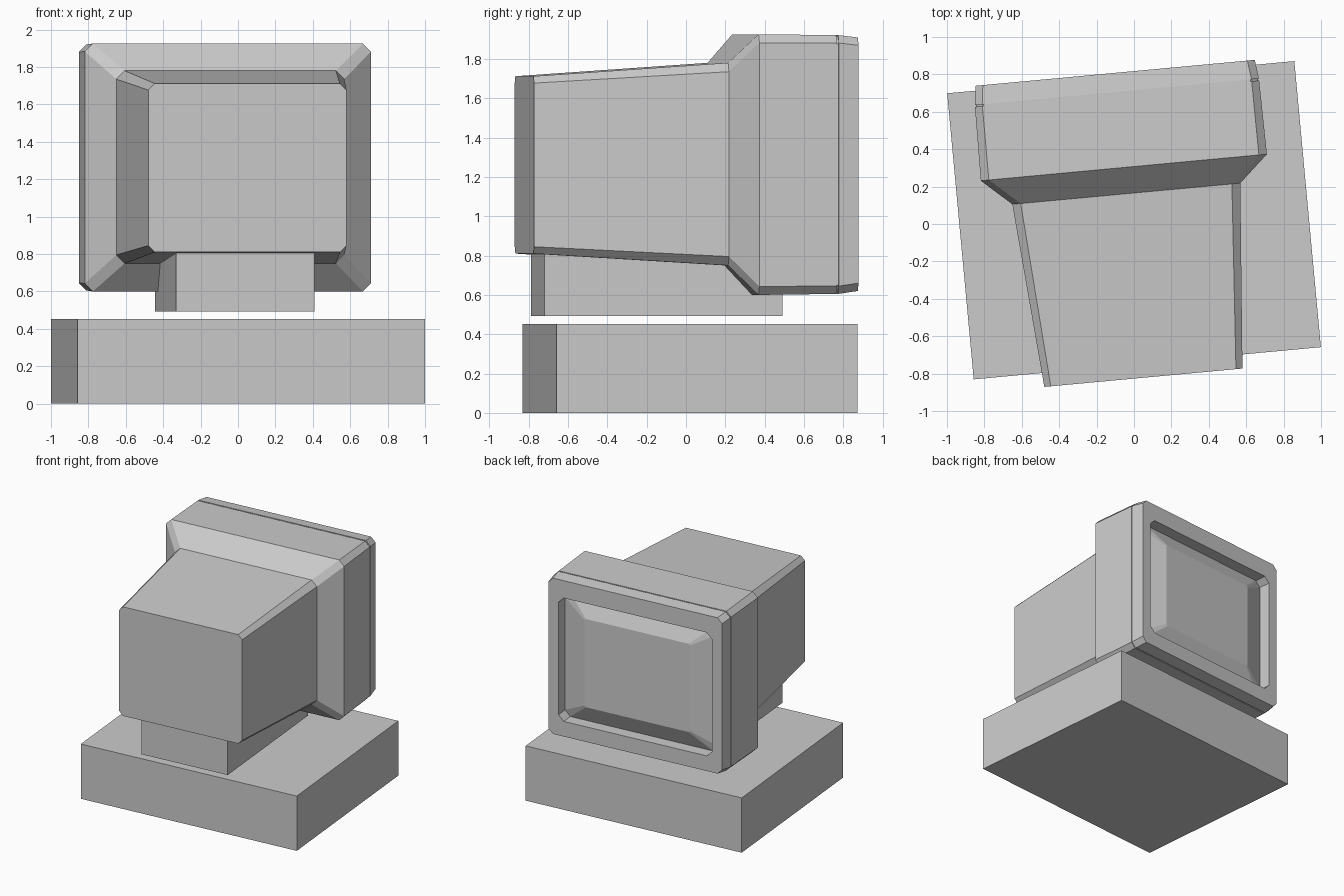
import bpy, bmesh, math

if "Cube" in bpy.data.objects:
    bpy.data.objects.remove(bpy.data.objects["Cube"])

TURN = math.radians(5.3)   # whole set is turned slightly about z
CX = -0.026                # monitor centre line


def finish(name, bm):
    me = bpy.data.meshes.new(name)
    bm.to_mesh(me)
    bm.free()
    ob = bpy.data.objects.new(name, me)
    ob.rotation_euler.z = TURN
    bpy.context.collection.objects.link(ob)
    return ob


def box(name, x0, x1, y0, y1, z0, z1):
    bm = bmesh.new()
    bmesh.ops.create_cube(bm, size=1)
    bmesh.ops.scale(bm, vec=(x1 - x0, y1 - y0, z1 - z0), verts=bm.verts)
    bmesh.ops.translate(bm, vec=((x0 + x1) / 2, (y0 + y1) / 2, (z0 + z1) / 2), verts=bm.verts)
    return finish(name, bm)


def loft(name, rings, cap_start=True, cap_end=True):
    """Join chamfered rectangles given as (y, half width, z low, z high, chamfer)."""
    bm = bmesh.new()
    loops = []
    for y, w, z0, z1, c in rings:
        pts = [(-w + c, z0), (w - c, z0), (w, z0 + c), (w, z1 - c),
               (w - c, z1), (-w + c, z1), (-w, z1 - c), (-w, z0 + c)]
        loops.append([bm.verts.new((CX + x, y, z)) for x, z in pts])
    for a, b in zip(loops, loops[1:]):
        for i in range(8):
            j = (i + 1) % 8
            bm.faces.new((a[i], b[i], b[j], a[j]))
    if cap_start:
        bm.faces.new(loops[0])
    if cap_end:
        bm.faces.new(loops[-1][::-1])
    return finish(name, bm)


# computer case and the swivel block under the monitor
box("base_case", -0.93, 0.934, -0.748, 0.788, 0, 0.453)
box("stand_block", -0.402, 0.342, -0.755, 0.46, 0.493, 0.82)

# tapered tube cover flaring out to the front shell
loft("monitor_housing", [
    (-0.823, 0.532, 0.81, 1.712, 0.035),
    (0.165, 0.612, 0.75, 1.78, 0.045),
    (0.306, 0.768, 0.60, 1.925, 0.043),
    (0.702, 0.763, 0.605, 1.921, 0.04),
])

# bezel with a thin seam behind it and a recess for the screen
loft("monitor_bezel", [
    (0.702, 0.757, 0.611, 1.915, 0.04),
    (0.712, 0.757, 0.611, 1.915, 0.04),
    (0.712, 0.763, 0.605, 1.921, 0.04),
    (0.814, 0.750, 0.62, 1.909, 0.04),
    (0.814, 0.662, 0.745, 1.765, 0.045),
    (0.714, 0.662, 0.745, 1.765, 0.045),
], False, False)

# bulging screen
loft("screen", [
    (0.714, 0.662, 0.745, 1.765, 0.045),
    (0.784, 0.455, 0.89, 1.62, 0.012),
], False, True)
